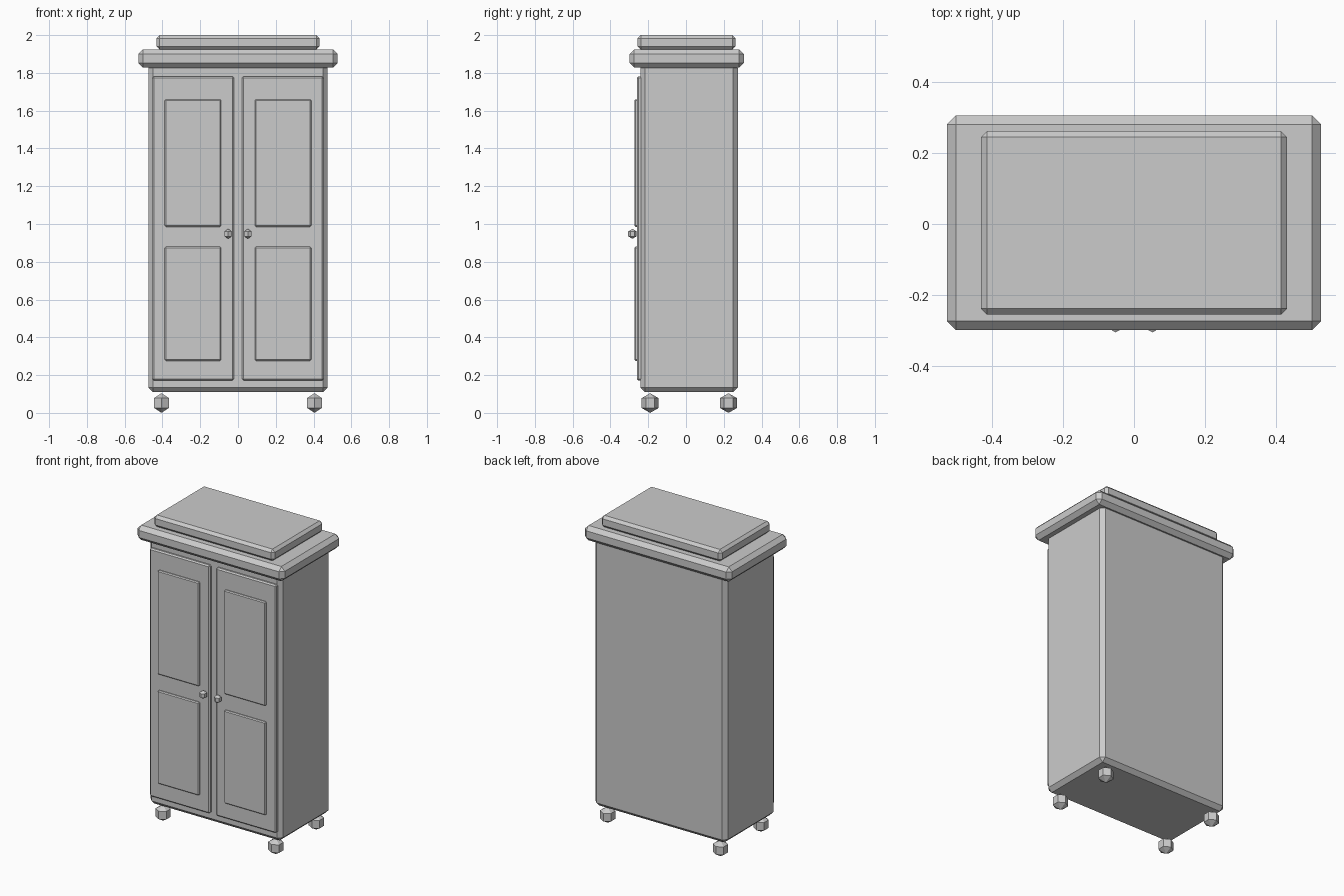
import bpy, bmesh
from mathutils import Matrix

if "Cube" in bpy.data.objects:
    bpy.data.objects.remove(bpy.data.objects["Cube"])


def finish(bm, name):
    mesh = bpy.data.meshes.new(name)
    bm.to_mesh(mesh)
    bm.free()
    obj = bpy.data.objects.new(name, mesh)
    bpy.context.collection.objects.link(obj)
    return obj


def box(name, x, y, z, chamfer):
    """Box spanning the given (min, max) ranges with flat chamfered edges."""
    spans = (x, y, z)
    centre = [(a + b) / 2 for a, b in spans]
    size = [abs(b - a) for a, b in spans]
    bm = bmesh.new()
    bmesh.ops.create_cube(bm, size=1, matrix=Matrix.Translation(centre) @ Matrix.Diagonal((*size, 1)))
    obj = finish(bm, name)
    mod = obj.modifiers.new("chamfer", 'BEVEL')
    mod.width = chamfer
    mod.segments = 1
    return obj


def ball(name, centre, radius):
    """Faceted six-sided ball."""
    bm = bmesh.new()
    bmesh.ops.create_uvsphere(bm, u_segments=6, v_segments=3, radius=radius,
                              matrix=Matrix.Translation(centre))
    return finish(bm, name)


# Carcass, cornice and top cap
box("body", (-0.475, 0.475), (-0.242, 0.275), (0.11, 1.85), 0.025)
box("cornice", (-0.528, 0.528), (-0.299, 0.306), (1.828, 1.924), 0.025)
box("top_cap", (-0.432, 0.432), (-0.256, 0.262), (1.924, 2.0), 0.017)

for side, s in (("left", -1), ("right", 1)):
    # Door with two raised panels and a knob
    box(side + "_door", (s * 0.022, s * 0.454), (-0.26, -0.222), (0.172, 1.782), 0.008)
    for level, z in (("upper", (0.985, 1.66)), ("lower", (0.276, 0.88))):
        box(f"{side}_{level}_panel", (s * 0.09, s * 0.388), (-0.273, -0.243), z, 0.006)
    ball(side + "_knob", (s * 0.052, -0.2835, 0.948), 0.026)
    # Feet
    for end, y in (("front", -0.19), ("back", 0.225)):
        ball(f"{end}_{side}_foot", (s * 0.405, y, 0.052), 0.052)
